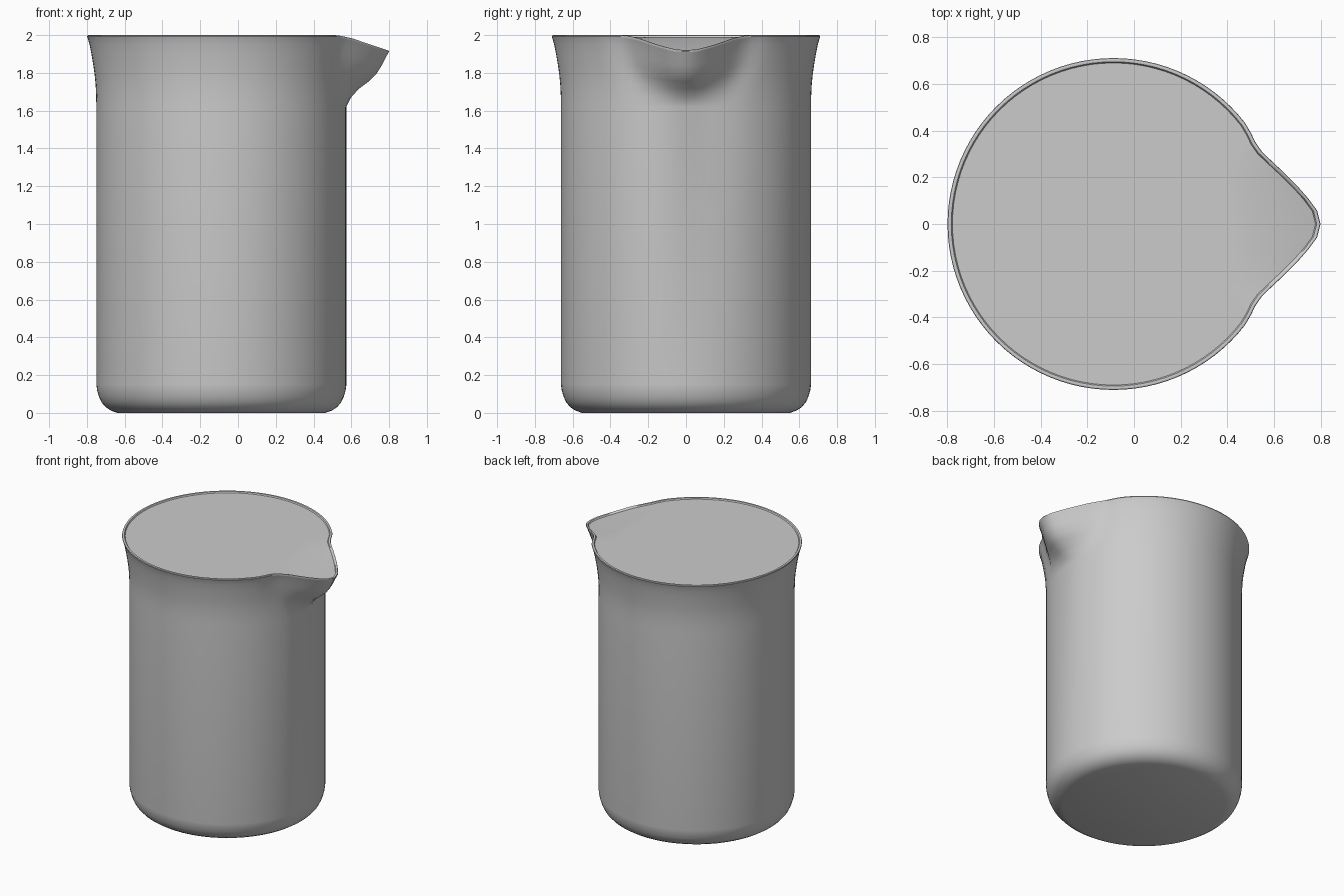
import bpy, bmesh, math

if "Cube" in bpy.data.objects:
    bpy.data.objects.remove(bpy.data.objects["Cube"])

SEGMENTS = 96
CENTRE_X = -0.088


def lerp_table(table, t):
    """Piecewise linear lookup in a sorted list of (key, value)."""
    if t <= table[0][0]:
        return table[0][1]
    for (a, va), (b, vb) in zip(table, table[1:]):
        if t <= b:
            return va + (vb - va) * (t - a) / (b - a)
    return table[-1][1]


# Outer wall: (radius, height) from the base up to the flared rim
WALL = [(0.55, 0), (0.585, 0.012), (0.612, 0.03), (0.634, 0.055), (0.648, 0.085),
        (0.658, 0.12), (0.662, 0.15), (0.662, 1.62), (0.663, 1.68), (0.666, 1.74),
        (0.671, 1.79), (0.678, 1.84), (0.688, 1.9), (0.698, 1.95), (0.708, 1.985)]
# Rounded lip, then the step down to the filled top
LIP = [(0.711, 1.992), (0.709, 1.998), (0.703, 2.0), (0.695, 1.998), (0.69, 1.99)]

# Spout: outward bulge and rim drop by angle from +x, and growth with height
BULGE = [(0, 0.176), (4, 0.163), (9.5, 0.112), (14, 0.073), (18.7, 0.038),
         (25, -0.002), (30, -0.009), (37, 0)]
DROP = [(0, 0.08), (4, 0.075), (9.5, 0.055), (18.7, 0.02), (25, 0.004), (30, 0)]
GROWTH = [(1.62, 0), (1.69, 0.14), (1.75, 0.38), (1.81, 0.72), (1.86, 0.86),
          (1.92, 0.94), (1.985, 1)]


def ring(bm, radius, z):
    verts = []
    for i in range(SEGMENTS):
        a = 2 * math.pi * i / SEGMENTS
        deg = abs(math.degrees(math.atan2(math.sin(a), math.cos(a))))
        grow = lerp_table(GROWTH, z)
        r = radius + grow * lerp_table(BULGE, deg / (0.7 + 0.3 * grow))
        lift = max(0, min(1, (z - 1.62) / 0.37))
        h = z - lift * lerp_table(DROP, deg)
        verts.append(bm.verts.new((CENTRE_X + r * math.cos(a), r * math.sin(a), h)))
    return verts


def flat_ring(bm, radius, z):
    return [bm.verts.new((CENTRE_X + radius * math.cos(2 * math.pi * i / SEGMENTS),
                          radius * math.sin(2 * math.pi * i / SEGMENTS), z))
            for i in range(SEGMENTS)]


def bridge(bm, low, high):
    for i in range(SEGMENTS):
        j = (i + 1) % SEGMENTS
        bm.faces.new((low[i], low[j], high[j], high[i]))


def finish(bm, name, material, angle):
    mesh = bpy.data.meshes.new(name)
    bmesh.ops.recalc_face_normals(bm, faces=bm.faces)
    bm.to_mesh(mesh)
    bm.free()
    obj = bpy.data.objects.new(name, mesh)
    bpy.context.collection.objects.link(obj)
    mesh.materials.append(material)
    bpy.ops.object.select_all(action="DESELECT")
    obj.select_set(True)
    bpy.context.view_layer.objects.active = obj
    bpy.ops.object.shade_smooth_by_angle(angle=math.radians(angle))


grey = bpy.data.materials.new("light_grey")
grey.use_nodes = True
grey.diffuse_color = (0.6, 0.6, 0.6, 1)
grey.node_tree.nodes["Principled BSDF"].inputs["Base Color"].default_value = (0.6, 0.6, 0.6, 1)

# Beaker: base, wall, spout, lip and the filled top sloping into the spout
bm = bmesh.new()
rings = [ring(bm, r, z) for r, z in WALL + LIP]
rings += [flat_ring(bm, 0.6, 1.99), flat_ring(bm, 0.5, 1.99)]
for low, high in zip(rings, rings[1:]):
    bridge(bm, low, high)
bm.faces.new(rings[0])
bm.faces.new(rings[-1])
finish(bm, "beaker", grey, 40)
